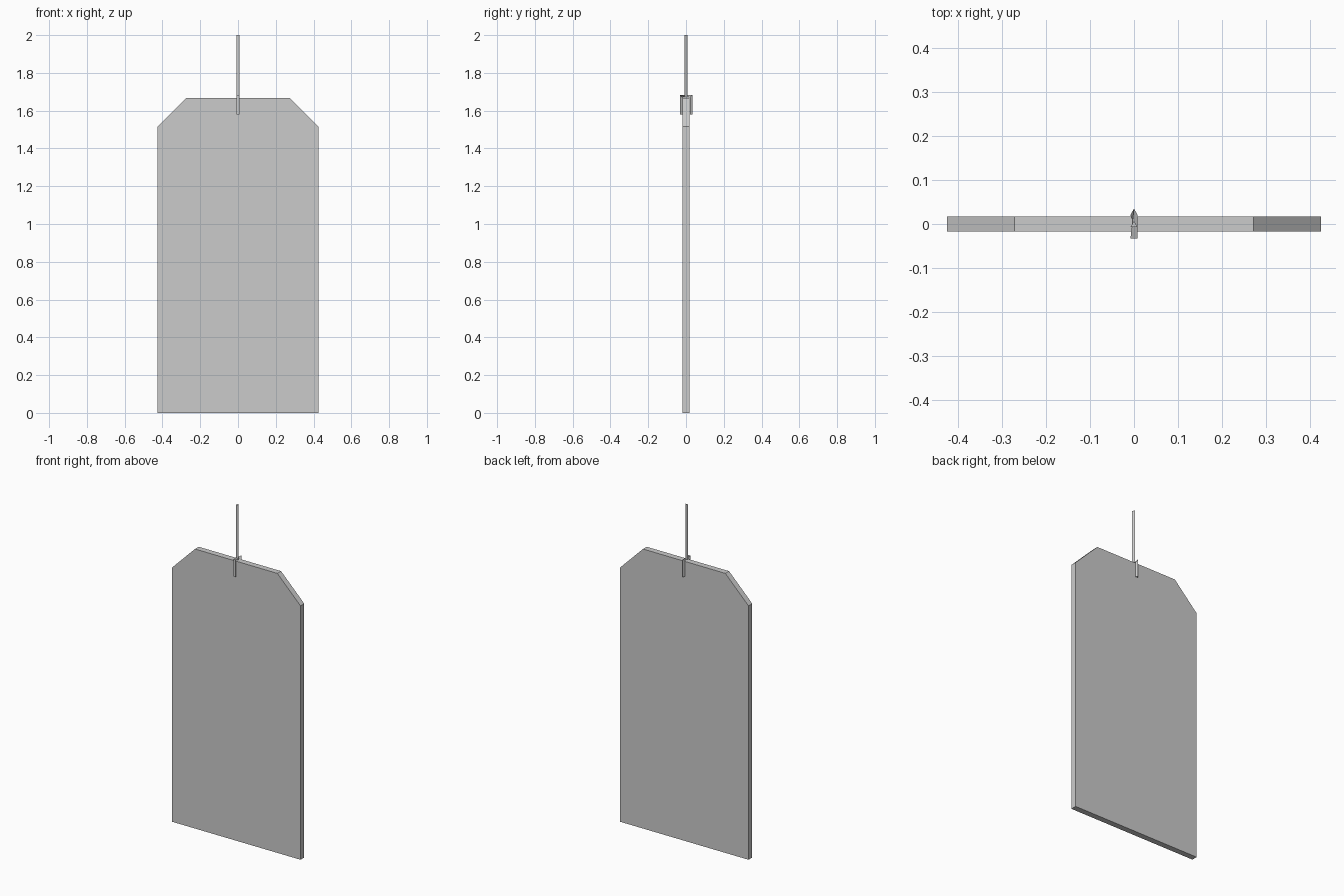
import bpy
import bmesh

if "Cube" in bpy.data.objects:
    bpy.data.objects.remove(bpy.data.objects["Cube"])


def loft(name, rings):
    """Skin a list of matching rings and cap both ends."""
    bm = bmesh.new()
    loops = [[bm.verts.new(p) for p in ring] for ring in rings]
    n = len(loops[0])
    for a, b in zip(loops, loops[1:]):
        for i in range(n):
            j = (i + 1) % n
            bm.faces.new((a[i], a[j], b[j], b[i]))
    bm.faces.new(loops[0][::-1])
    bm.faces.new(loops[-1])
    bmesh.ops.recalc_face_normals(bm, faces=bm.faces[:])
    mesh = bpy.data.meshes.new(name)
    bm.to_mesh(mesh)
    bm.free()
    obj = bpy.data.objects.new(name, mesh)
    bpy.context.collection.objects.link(obj)
    return obj


# Flat board with two clipped upper corners
half = [(0.425, 0), (0.425, 1.515), (0.272, 1.668)]
outline = half + [(-x, z) for x, z in reversed(half)]
loft("tag_board", [[(x, y, z) for x, z in outline] for y in (-0.0175, 0.0175)])

# Three-sided cord folded over the top edge, twisting as it crosses
W, LOW, TOP, END = 0.008, 1.67, 1.684, 1.58
front = [(-W, -0.033), (W, -0.033), (0, -0.019)]
back = [(0, 0.035), (W, 0.021), (-W, 0.021)]
loft("cord_clasp", [
    [(x, y, END) for x, y in front],
    [(x, y, z) for (x, y), z in zip(front, (TOP, TOP, LOW))],
    [(x, y, z) for (x, y), z in zip(back, (TOP, LOW, LOW))],
    [(x, y, END) for x, y in back],
])

# Upright three-sided cord
section = [(-W, -0.007), (W, -0.007), (0, 0.007)]
loft("hanging_cord", [[(x, y, z) for x, y in section] for z in (1.672, 2.0)])
